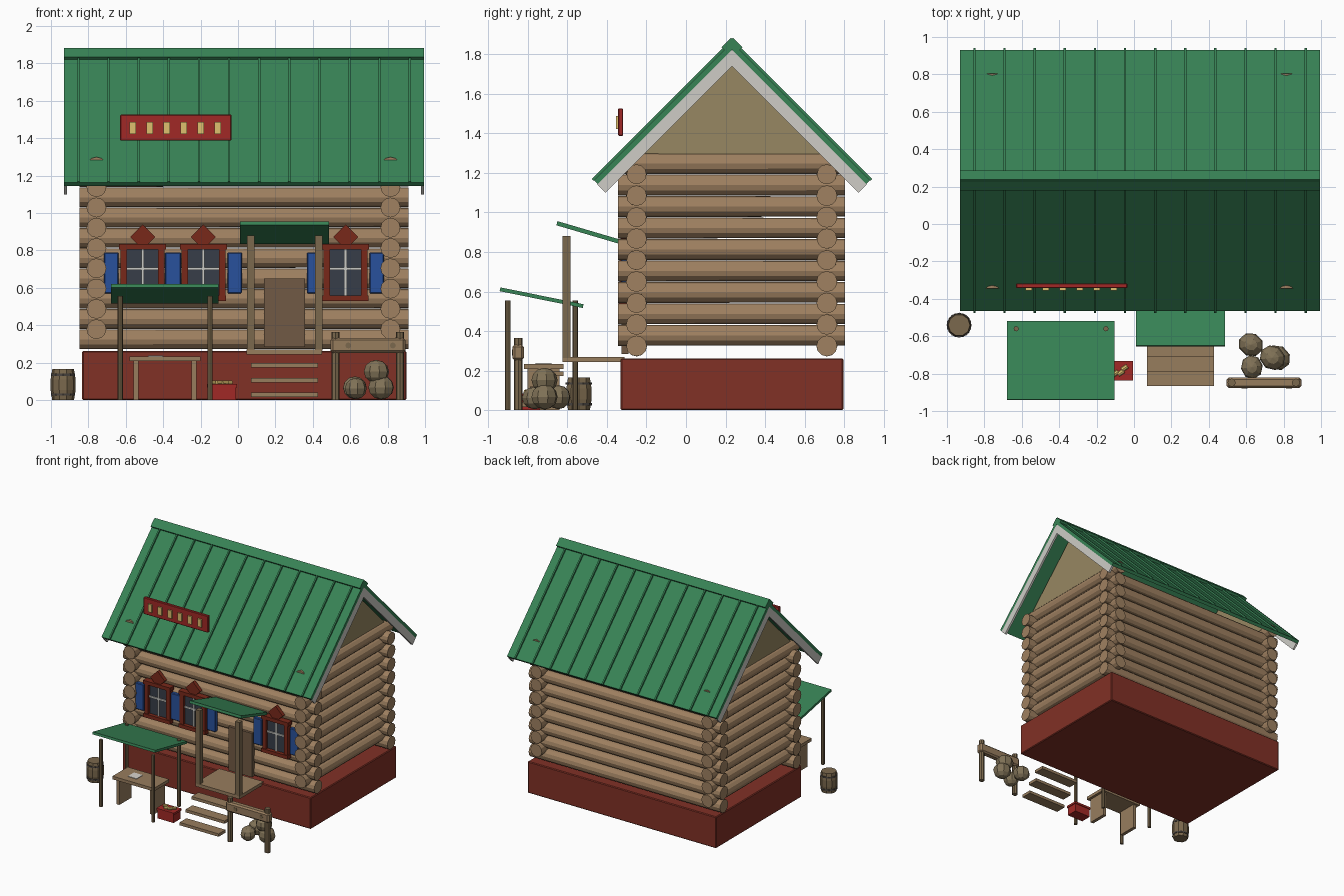
import bpy, bmesh, math, random
from mathutils import Matrix, Vector

if "Cube" in bpy.data.objects:
    bpy.data.objects.remove(bpy.data.objects["Cube"])

random.seed(4)
CX, CY = 0.033, 0.2325          # centre of the house
MATS = {}


def mat(name, r, g, b):
    m = bpy.data.materials.new(name)
    m.diffuse_color = tuple((c / 255) ** 2.2 for c in (r, g, b)) + (1,)
    m.use_nodes = True
    m.node_tree.nodes["Principled BSDF"].inputs["Base Color"].default_value = m.diffuse_color
    MATS[name] = m


for args in [("log", 158, 128, 97), ("brick", 128, 52, 42), ("green", 58, 130, 86),
             ("trim", 205, 203, 197), ("gable", 150, 134, 98), ("frame", 120, 45, 32),
             ("blue", 45, 82, 155), ("glass", 58, 64, 74), ("muntin", 200, 200, 195),
             ("door", 112, 90, 70), ("plank", 150, 124, 94), ("post", 122, 104, 78),
             ("sack", 128, 114, 88), ("iron", 75, 70, 66), ("red", 160, 45, 42),
             ("yellow", 222, 190, 110), ("paper", 215, 212, 205)]:
    mat(*args)


def finish(name, bm, m):
    bmesh.ops.recalc_face_normals(bm, faces=bm.faces[:])
    me = bpy.data.meshes.new(name)
    bm.to_mesh(me)
    bm.free()
    me.materials.append(MATS[m])
    ob = bpy.data.objects.new(name, me)
    bpy.context.collection.objects.link(ob)
    return ob


def box(name, x, y, z, m, bevel=0.0):
    """Box from (min, max) pairs."""
    bm = bmesh.new()
    c = Vector([(a + b) / 2 for a, b in (x, y, z)])
    s = [b - a for a, b in (x, y, z)]
    bmesh.ops.create_cube(bm, size=1, matrix=Matrix.Translation(c) @ Matrix.Diagonal((*s, 1)))
    if bevel:
        bmesh.ops.bevel(bm, geom=bm.edges[:], offset=bevel, segments=1, affect='EDGES')
    return finish(name, bm, m)


def rod(name, a, b, r, m, sides=12, r2=None):
    """Cylinder between two points."""
    a, b = Vector(a), Vector(b)
    bm = bmesh.new()
    rot = (b - a).to_track_quat('Z', 'Y').to_matrix().to_4x4()
    bmesh.ops.create_cone(bm, cap_ends=True, segments=sides, radius1=r, radius2=r2 or r,
                          depth=(b - a).length, matrix=Matrix.Translation((a + b) / 2) @ rot)
    return finish(name, bm, m)


def prism(name, pts, x, m):
    """Extrude a (y, z) outline along x."""
    bm = bmesh.new()
    f = bm.faces.new([bm.verts.new((x[0], *p)) for p in pts])
    g = bmesh.ops.extrude_face_region(bm, geom=[f])["geom"]
    bmesh.ops.translate(bm, vec=(x[1] - x[0], 0, 0),
                        verts=[v for v in g if isinstance(v, bmesh.types.BMVert)])
    return finish(name, bm, m)


def slope(name, side, x, s0, s1, t0, t1, m):
    """Strip on a 45 degree roof plane: s = distance down, t = height above the plane."""
    k = math.sqrt(0.5)

    def p(s, t):
        return (CY + side * k * (s + t), 1.86 + k * (t - s))
    return prism(name, [p(s0, t0), p(s1, t0), p(s1, t1), p(s0, t1)], x, m)


# foundation
box("foundation", (-0.833, 0.9), (-0.33, 0.795), (0, 0.262), "brick", 0.006)

# interlocking log walls
for i in range(9):
    z = 0.325 + 0.1085 * i
    for y in (-0.25, 0.712):
        rod("long_wall_log", (-0.848, y, z), (0.912, y, z), 0.053, "log",
            r2=0.053 - random.uniform(0, 0.003))
    for x in (-0.757, 0.815):
        rod("side_wall_log", (x, -0.345, z + 0.054), (x, 0.805, z + 0.054), 0.053, "log",
            r2=0.053 - random.uniform(0, 0.003))

# gable panels
for x in (-0.757, 0.815):
    prism("gable_panel", [(CY - 0.555, 1.25), (CY + 0.555, 1.25), (CY, 1.805)],
          (x - 0.012, x + 0.012), "gable")

# main roof with seams, barge boards and ridge cap
for side in (-1, 1):
    slope("roof_panel", side, (-0.93, 0.995), 0, 0.987, -0.026, 0, "green")
    slope("ridge_cap", side, (-0.93, 0.995), -0.012, 0.055, 0, 0.02, "green")
    for i in range(12):
        x = -0.853 + 0.161 * i
        slope("roof_seam", side, (x - 0.006, x + 0.006), 0.04, 0.99, 0, 0.013, "green")
    for x in (-0.93, 0.978):
        slope("barge_board", side, (x, x + 0.017), 0.03, 0.99, -0.085, -0.026, "trim")

# windows with frames, crests and shutters
for x in (-0.51, -0.185, 0.575):
    box("window_glass", (x - 0.09, x + 0.09), (-0.312, -0.30), (0.55, 0.81), "glass")
    for s in (-1, 1):
        c = x + s * 0.1
        box("window_jamb", (c - 0.017, c + 0.017), (-0.335, -0.29), (0.54, 0.82), "frame")
        c = x + s * 0.167
        box("shutter", (c - 0.039, c + 0.039), (-0.328, -0.295), (0.57, 0.79), "blue", 0.005)
    box("window_head", (x - 0.125, x + 0.125), (-0.342, -0.29), (0.805, 0.835), "frame")
    box("window_sill", (x - 0.122, x + 0.122), (-0.342, -0.29), (0.53, 0.56), "frame")
    box("muntin_vertical", (x - 0.007, x + 0.007), (-0.322, -0.31), (0.56, 0.805), "muntin")
    box("muntin_horizontal", (x - 0.085, x + 0.085), (-0.322, -0.31), (0.695, 0.709), "muntin")
    rod("window_crest", (x, -0.33, 0.872), (x, -0.30, 0.872), 0.067, "frame", 4)

# door, porch and steps
box("door", (0.14, 0.357), (-0.325, -0.29), (0.285, 0.65), "door")
box("porch_floor", (0.045, 0.45), (-0.625, -0.31), (0.243, 0.27), "plank")
for i in range(3):
    y, z = -0.665 - 0.078 * i, 0.185 - 0.078 * i
    box("step", (0.07, 0.428), (y - 0.045, y + 0.045), (z - 0.012, z + 0.012), "plank")
for x in (0.067, 0.431):
    box("porch_post", (x - 0.02, x + 0.02), (-0.625, -0.585), (0.265, 0.88), "post")
prism("porch_roof", [(-0.655, 0.935), (-0.65, 0.956), (-0.31, 0.856), (-0.316, 0.835)],
      (0.01, 0.486), "green")

# awning over the work table
prism("awning_roof", [(-0.942, 0.602), (-0.938, 0.621), (-0.518, 0.536), (-0.522, 0.517)],
      (-0.68, -0.105), "green")
for x in (-0.63, -0.15):
    for y in (-0.9, -0.56):
        rod("awning_post", (x, y, 0), (x, y, 0.556), 0.014, "post", 8)

# table with a sheet of paper
box("table_top", (-0.58, -0.2), (-0.82, -0.62), (0.208, 0.234), "plank")
for x in (-0.545, -0.235):
    box("table_leg", (x - 0.014, x + 0.014), (-0.8, -0.64), (0, 0.208), "plank")
box("paper_sheet", (-0.48, -0.4), (-0.76, -0.68), (0.234, 0.238), "paper")

# goods crate
box("crate", (-0.16, -0.012), (-0.83, -0.738), (0, 0.075), "red")
box("crate_rim", (-0.166, -0.006), (-0.836, -0.732), (0.068, 0.085), "red")
for x, y in ((-0.13, -0.77), (-0.1, -0.8), (-0.07, -0.795), (-0.05, -0.77)):
    rod("crate_goods", (x - 0.015, y - 0.01, 0.092), (x + 0.015, y + 0.01, 0.092), 0.013, "yellow", 8)

# barrel with hoops
bm = bmesh.new()
rings = [[bm.verts.new((-0.935 + r * math.cos(a * math.tau / 10),
                        -0.541 + r * math.sin(a * math.tau / 10), z)) for a in range(10)]
         for r, z in ((0.058, 0), (0.067, 0.055), (0.067, 0.11), (0.058, 0.165))]
for lo, hi in zip(rings, rings[1:]):
    for k in range(10):
        bm.faces.new((lo[k], lo[(k + 1) % 10], hi[(k + 1) % 10], hi[k]))
bm.faces.new(rings[0])
bm.faces.new(rings[-1])
finish("barrel", bm, "post")
for z in (0.03, 0.135):
    rod("barrel_hoop", (-0.935, -0.541, z - 0.006), (-0.935, -0.541, z + 0.006), 0.067, "iron", 10)

# hitching rail
box("hitch_rail", (0.495, 0.895), (-0.877, -0.82), (0.252, 0.332), "plank", 0.012)
for x in (0.522, 0.866):
    rod("hitch_post", (x, -0.848, 0), (x, -0.848, 0.365), 0.022, "post", 8)
for x in (0.59, 0.828):
    rod("rail_peg", (x, -0.88, 0.292), (x, -0.85, 0.292), 0.016, "post", 8)

# heap of low-poly sacks
for x, y, z, r in ((0.625, -0.645, 0.066, 0.064), (0.63, -0.765, 0.062, 0.06),
                   (0.765, -0.715, 0.068, 0.068), (0.74, -0.715, 0.152, 0.066)):
    bm = bmesh.new()
    M = (Matrix.Translation((x, y, z)) @ Matrix.Rotation(random.uniform(0, 3), 4, 'Z')
         @ Matrix.Diagonal((1.08, 0.98, 0.95, 1)))
    bmesh.ops.create_uvsphere(bm, u_segments=8, v_segments=6, radius=r, matrix=M)
    finish("sack", bm, "sack")

# sign board with plain blocks
box("sign_board", (-0.63, -0.035), (-0.343, -0.318), (1.387, 1.526), "red", 0.004)
for i in range(6):
    x = -0.563 + 0.091 * i
    box("sign_block", (x - 0.018, x + 0.018), (-0.355, -0.34), (1.422, 1.487), "yellow")
